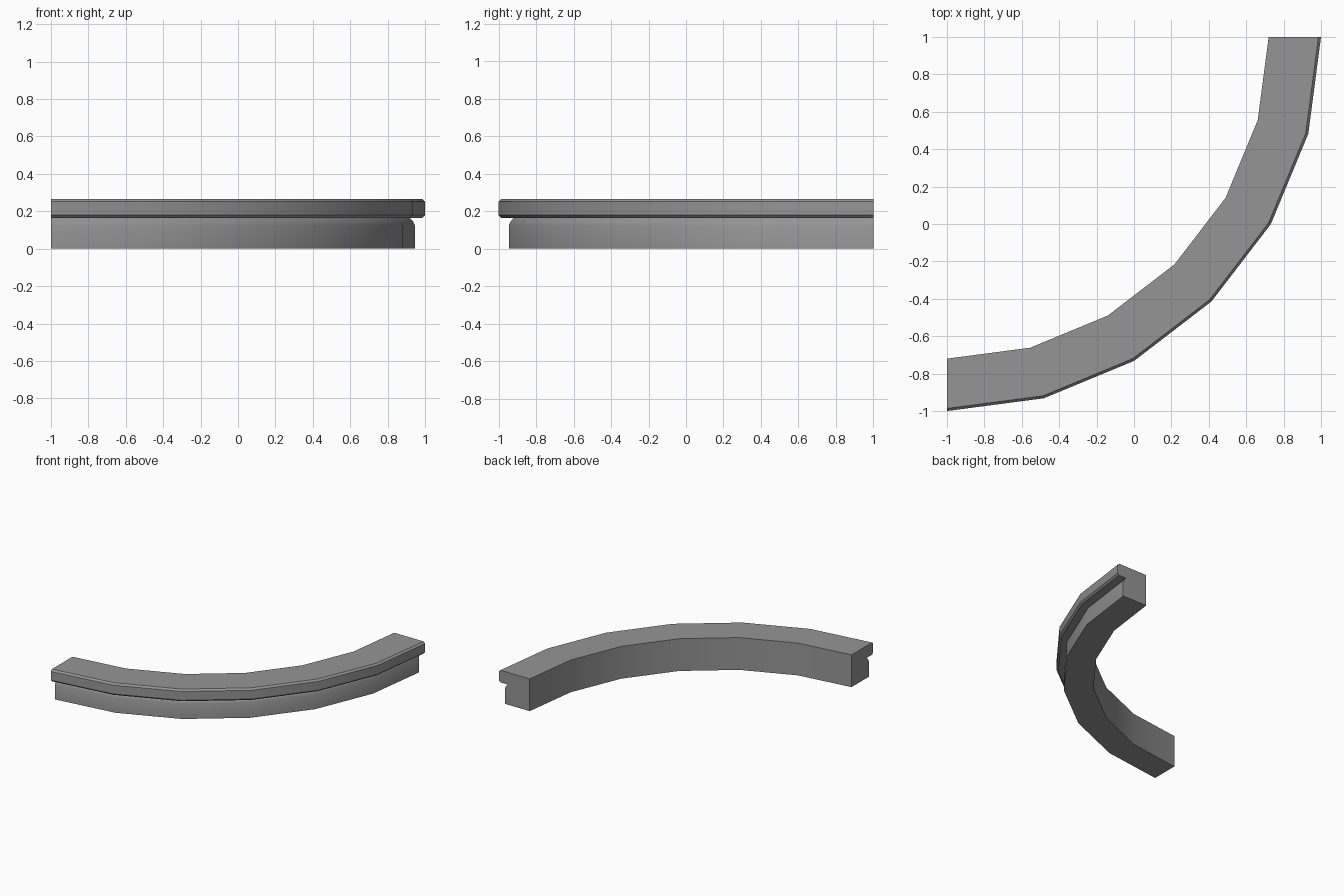
import bpy, bmesh, math
from mathutils import Matrix, Vector

cube = bpy.data.objects.get("Cube")
if cube:
    bpy.data.objects.remove(cube, do_unlink=True)

# Stone colour
stone = bpy.data.materials.new("grey_stone")
stone.use_nodes = True
grey = (0.3, 0.3, 0.3, 1)
stone.diffuse_color = grey
stone.node_tree.nodes["Principled BSDF"].inputs["Base Color"].default_value = grey

# Cross-section as (radius, height): plain inner wall, overhanging chamfered lip
INNER, WALL, LIP = 1.72, 1.945, 2.0
TOP, LIP_BOTTOM, CHAMFER = 0.265, 0.165, 0.014
profile = [
    (INNER, 0), (WALL, 0),
    (WALL, 0.125), (WALL - 0.008, 0.145), (WALL - 0.027, LIP_BOTTOM),
    (LIP - CHAMFER, LIP_BOTTOM), (LIP, LIP_BOTTOM + CHAMFER),
    (LIP, TOP - CHAMFER), (LIP - CHAMFER, TOP),
    (INNER, TOP),
]

# Sweep the section through a quarter turn
SEGMENTS = 6
centre = Vector((-1, 1, 0))
bm = bmesh.new()
rings = []
for i in range(SEGMENTS + 1):
    turn = Matrix.Rotation(math.radians(90) * (i / SEGMENTS - 1), 3, "Z")
    rings.append([bm.verts.new(centre + turn @ Vector((r, 0, z))) for r, z in profile])
for a, b in zip(rings, rings[1:]):
    for j in range(len(profile)):
        k = (j + 1) % len(profile)
        bm.faces.new((a[j], a[k], b[k], b[j]))

# Flat end caps
bm.faces.new(rings[0])
bm.faces.new(rings[-1])
bmesh.ops.recalc_face_normals(bm, faces=bm.faces[:])

mesh = bpy.data.meshes.new("curved_wall_coping")
bm.to_mesh(mesh)
bm.free()
mesh.materials.append(stone)
coping = bpy.data.objects.new("curved_wall_coping", mesh)
bpy.context.collection.objects.link(coping)

# Smooth along the curve, sharp at the lip edges
bpy.ops.object.select_all(action="DESELECT")
coping.select_set(True)
bpy.context.view_layer.objects.active = coping
bpy.ops.object.shade_smooth_by_angle(angle=math.radians(32))
